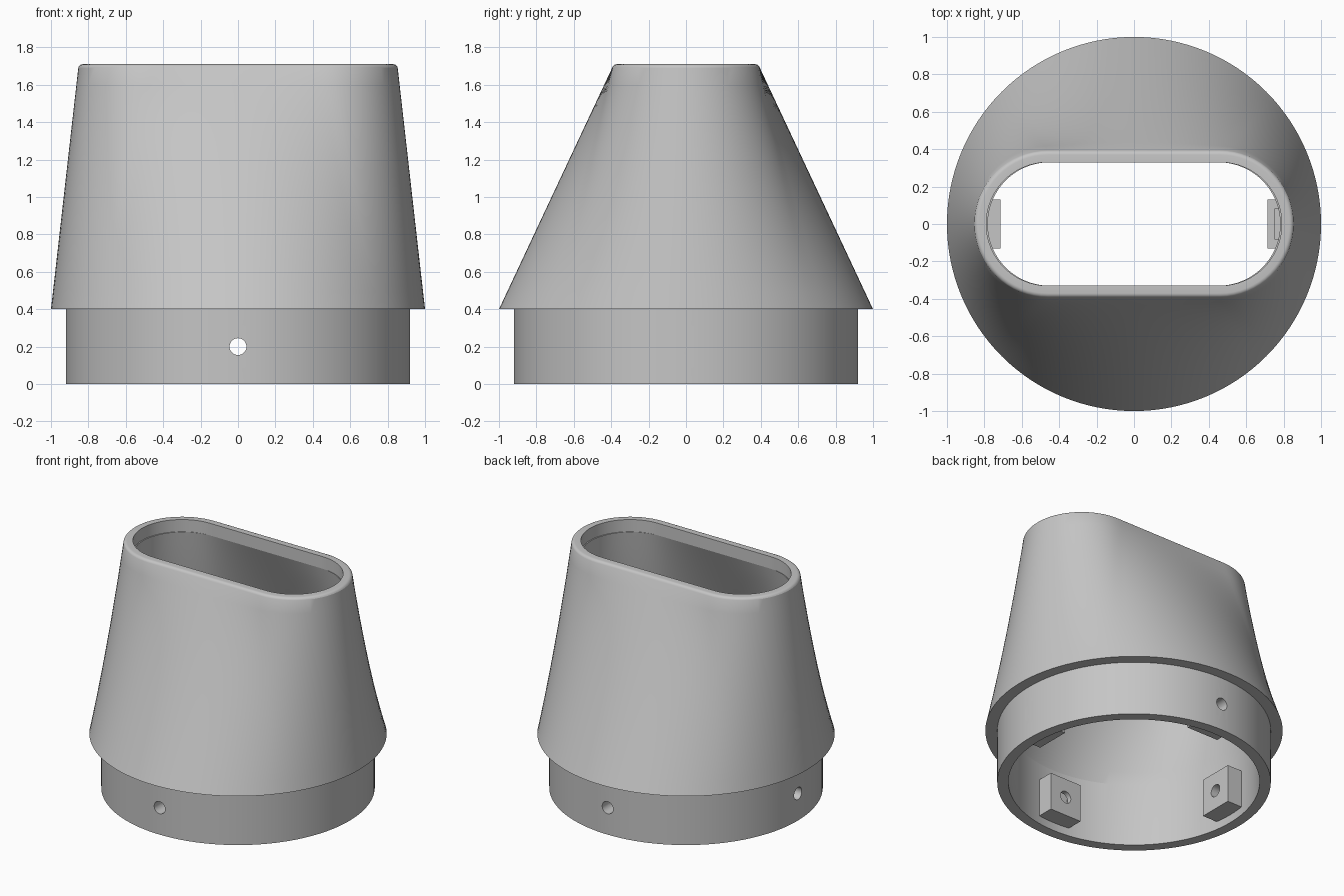
import bpy, bmesh, math
from mathutils import Matrix

cube = bpy.data.objects.get("Cube")
if cube:
    bpy.data.objects.remove(cube, do_unlink=True)

SEGMENTS = 128
HOLE_Z = 0.2

grey = bpy.data.materials.new("plain_grey")
grey.use_nodes = True
colour = (0.56, 0.56, 0.56, 1)
grey.diffuse_color = colour
grey.node_tree.nodes["Principled BSDF"].inputs["Base Color"].default_value = colour


def make_object(name, bm):
    bmesh.ops.recalc_face_normals(bm, faces=bm.faces[:])
    mesh = bpy.data.meshes.new(name)
    bm.to_mesh(mesh)
    bm.free()
    mesh.materials.append(grey)
    obj = bpy.data.objects.new(name, mesh)
    bpy.context.collection.objects.link(obj)
    return obj


def select_only(obj):
    bpy.ops.object.select_all(action='DESELECT')
    obj.select_set(True)
    bpy.context.view_layer.objects.active = obj


def cut(obj, cutter):
    select_only(obj)
    mod = obj.modifiers.new("cut", 'BOOLEAN')
    mod.operation = 'DIFFERENCE'
    mod.solver = 'EXACT'
    mod.object = cutter
    bpy.context.view_layer.update()
    bpy.ops.object.modifier_apply(modifier=mod.name)


def box(name, low, high, turn):
    bm = bmesh.new()
    bmesh.ops.create_cube(bm, size=1)
    for v in bm.verts:
        v.co = [(a + b) / 2 + c * (b - a) for a, b, c in zip(low, high, v.co)]
    bm.transform(Matrix.Rotation(turn, 4, 'Z'))
    return make_object(name, bm)


def circle(radius):
    return [(radius * math.cos(math.tau * k / SEGMENTS), radius * math.sin(math.tau * k / SEGMENTS))
            for k in range(SEGMENTS)]


def slot(radius, straight=0.46):
    """Rounded slot whose two arcs and two straights each take a quarter of the points."""
    quarter = SEGMENTS // 4
    half_turn = []
    for k in range(quarter):
        a = math.pi * (k / quarter - 0.5)
        half_turn.append((straight + radius * math.cos(a), radius * math.sin(a)))
    for k in range(quarter):
        half_turn.append((straight * (1 - 2 * k / quarter), radius))
    points = half_turn + [(-x, -y) for x, y in half_turn]
    shift = quarter // 2      # begin at the +x end, like the circle
    return points[shift:] + points[:shift]


def loft(first, z0, last, z1, steps=14):
    rings = []
    for i in range(steps + 1):
        t = i / steps
        ring = [(a + (c - a) * t, b + (d - b) * t) for (a, b), (c, d) in zip(first, last)]
        rings.append((ring, z0 + (z1 - z0) * t))
    return rings


# Hollow body: closed wall profile running up the outside and down the inside
rim = []
for i in range(5):
    a = math.radians(20 + 17.5 * i)
    rim.append((slot(0.37 + 0.025 * math.cos(a)), 1.685 + 0.025 * math.sin(a)))
rings = [(circle(0.92), 0), (circle(0.92), 0.4)]
rings += loft(circle(1.0), 0.4, *rim[0]) + rim[1:]
rings += [(slot(0.33, 0.46), 1.71), (slot(0.33, 0.46), 1.62)]
rings += loft(slot(0.33, 0.452), 1.62, circle(0.845), 0.465)
rings += [(circle(0.845), 0)]

bm = bmesh.new()
loops = [[bm.verts.new((x, y, z)) for x, y in ring] for ring, z in rings]
for i, lower in enumerate(loops):
    upper = loops[(i + 1) % len(loops)]
    for k in range(SEGMENTS):
        n = (k + 1) % SEGMENTS
        bm.faces.new((lower[k], lower[n], upper[n], upper[k]))
bmesh.ops.remove_doubles(bm, verts=bm.verts[:], dist=0.00001)
body = make_object("adapter_body", bm)

# Screw bosses on the inner wall, each with a nut pocket open at the top and a screw hole
bosses, cutters = [], []
for i, side in enumerate(("left", "back", "right", "front")):
    turn = i * math.pi / 2
    boss = box(side + "_screw_boss", (0.715, -0.13, 0.06), (0.88, 0.13, 0.34), turn)
    pocket = box(side + "_nut_pocket_cutter", (0.75, -0.08, 0.11), (0.795, 0.08, 0.5), turn)
    bm = bmesh.new()
    bmesh.ops.create_cone(bm, cap_ends=True, segments=32, radius1=0.045, radius2=0.045, depth=0.5)
    bm.transform(Matrix.Rotation(turn, 4, 'Z') @ Matrix.Translation((0.85, 0, HOLE_Z))
                 @ Matrix.Rotation(math.pi / 2, 4, 'Y'))
    drill = make_object(side + "_screw_hole_cutter", bm)
    cut(boss, pocket)
    cut(boss, drill)
    cut(body, drill)
    bosses.append(boss)
    cutters += [pocket, drill]

for cutter in cutters:
    bpy.data.objects.remove(cutter, do_unlink=True)

for obj in [body] + bosses:
    select_only(obj)
    bpy.ops.object.shade_smooth_by_angle(angle=math.radians(20))
